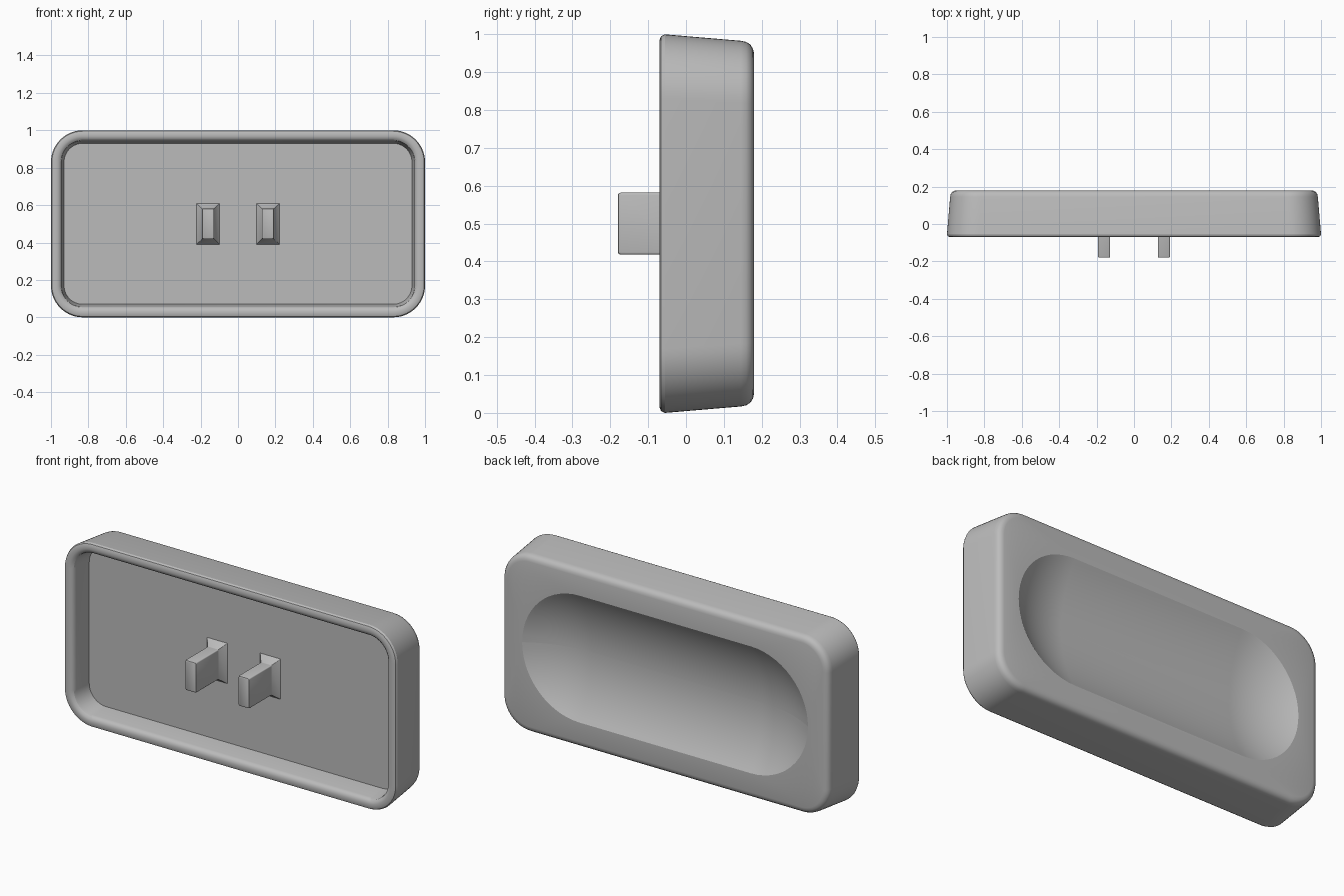
import bpy, bmesh, math

cube = bpy.data.objects.get("Cube")
if cube:
    bpy.data.objects.remove(cube, do_unlink=True)

grey = bpy.data.materials.new("light_grey")
grey.use_nodes = True
colour = (0.5, 0.5, 0.5, 1)
grey.diffuse_color = colour
grey.node_tree.nodes["Principled BSDF"].inputs["Base Color"].default_value = colour


def ring(bm, cx, half_w, half_h, radius, y, steps):
    """Rounded rectangle of vertices in the xz plane, centred at mid height."""
    verts = []
    for corner, (sx, sz) in enumerate([(1, 1), (-1, 1), (-1, -1), (1, -1)]):
        for i in range(steps + 1):
            a = math.pi / 2 * (corner + i / steps)
            x = cx + sx * (half_w - radius) + radius * math.cos(a)
            z = 0.5 + sz * (half_h - radius) + radius * math.sin(a)
            verts.append(bm.verts.new((x, y, z)))
    return verts


def loft(name, cx, sections, steps, cap_start=True):
    """Skin a stack of rounded rectangles and cap the ends."""
    bm = bmesh.new()
    rings = [ring(bm, cx, *s, steps) for s in sections]
    for a, b in zip(rings, rings[1:]):
        for i in range(len(a)):
            j = (i + 1) % len(a)
            bm.faces.new((a[i], a[j], b[j], b[i]))
    if cap_start:
        bm.faces.new(rings[0])
    bm.faces.new(rings[-1])
    bmesh.ops.recalc_face_normals(bm, faces=bm.faces)
    mesh = bpy.data.meshes.new(name)
    bm.to_mesh(mesh)
    bm.free()
    obj = bpy.data.objects.new(name, mesh)
    bpy.context.collection.objects.link(obj)
    mesh.materials.append(grey)
    bpy.ops.object.select_all(action="DESELECT")
    obj.select_set(True)
    bpy.context.view_layer.objects.active = obj
    bpy.ops.object.shade_smooth_by_angle(angle=math.radians(31))
    return obj


# Hollow shell: cavity floor, cavity wall, rounded rim, tapered side, back edge
profile = [  # half width, corner radius, y
    (0.93, 0.10, 0.05), (0.942, 0.11, -0.045), (0.946, 0.115, -0.058),
    (0.956, 0.125, -0.067), (0.968, 0.137, -0.07), (0.985, 0.155, -0.07),
    (0.995, 0.165, -0.066), (1.0, 0.17, -0.056), (0.983, 0.165, 0.145),
    (0.980, 0.162, 0.159), (0.973, 0.155, 0.170), (0.962, 0.145, 0.177),
    (0.948, 0.13, 0.18),
]
shell = [(w, w - 0.5, r, y) for w, r, y in profile]

# Scooped dish in the back: stadium rings following a circular arc
dish_r, dish_depth, straight = 0.345, 0.10, 0.515
arc = (dish_r ** 2 + dish_depth ** 2) / (2 * dish_depth)
for k in range(17):
    r = max(dish_r * (1 - k / 16), 0.002)
    y = 0.18 - dish_depth + arc - math.sqrt(arc ** 2 - r ** 2)
    shell.append((straight + r, r, r, y))
loft("shell", 0, shell, 14)

# Two mounting prongs with flared bases on the cavity floor
for side, label in ((1, "left"), (-1, "right")):
    loft(label + "_prong", side * 0.16, [
        (0.063, 0.111, 0.001, 0.052), (0.033, 0.082, 0.001, 0.015),
        (0.033, 0.082, 0.006, 0.01), (0.033, 0.082, 0.006, -0.172),
        (0.031, 0.080, 0.006, -0.178), (0.027, 0.076, 0.004, -0.18),
    ], 3)
